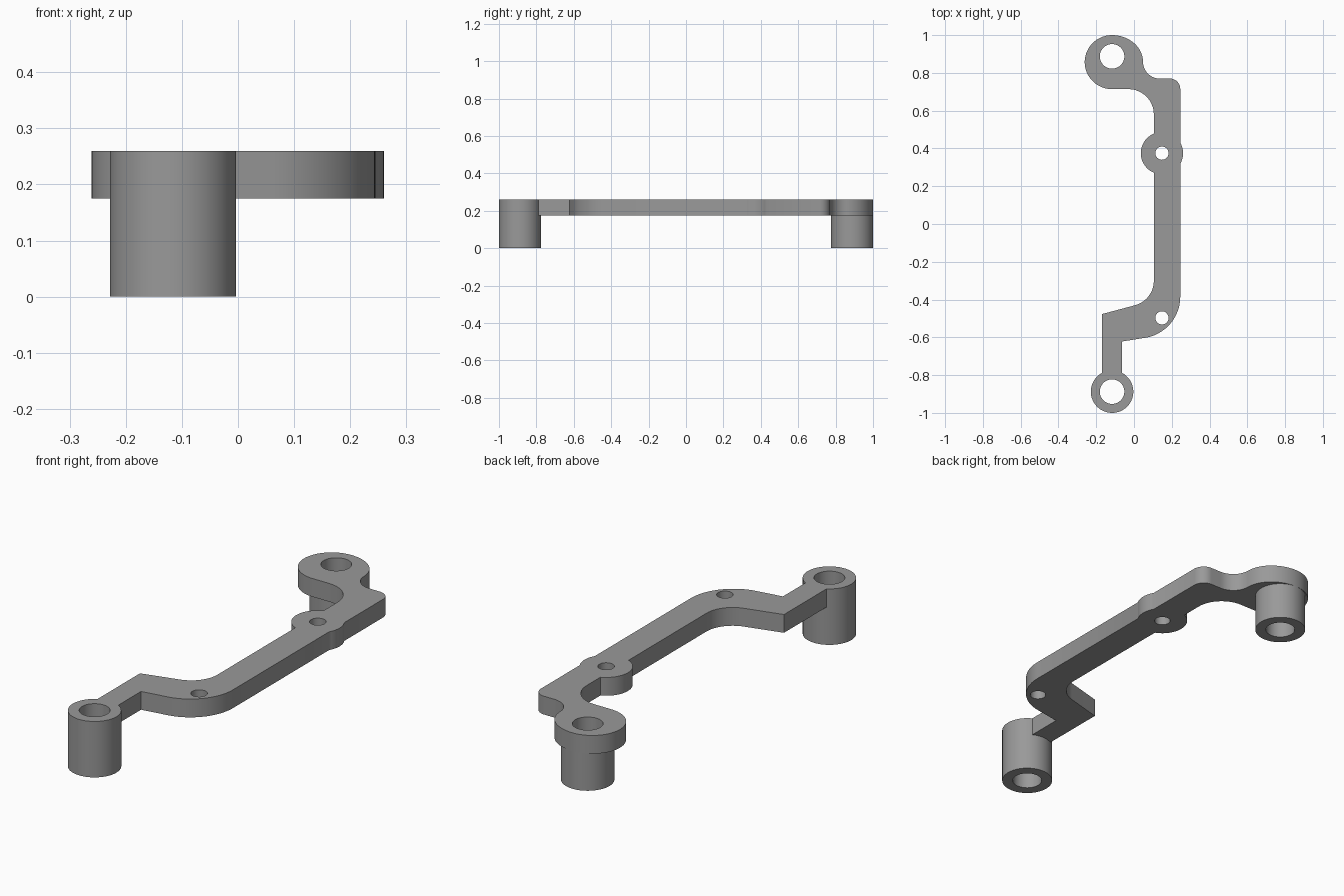
import bpy, bmesh
from math import cos, sin, radians, degrees, acos, asin

if "Cube" in bpy.data.objects:
    bpy.data.objects.remove(bpy.data.objects["Cube"])

Z_LOW, Z_TOP = 0.175, 0.26
POST_X, POST_Y, POST_R, BORE_R = -0.116, 0.8875, 0.1125, 0.065
BOSS = (0.148, 0.375)
BOSS_R, SCREW_R = 0.112, 0.035
LEFT, RIGHT = 0.105, 0.245          # sides of the long bar
NECK_L, NECK_R = -0.17, -0.063      # sides of the short neck

grey = bpy.data.materials.new("grey plastic")
grey.diffuse_color = (0.32, 0.32, 0.32, 1)
grey.use_nodes = True
grey.node_tree.nodes["Principled BSDF"].inputs["Base Color"].default_value = grey.diffuse_color


def arc(cx, cy, r, a0, a1, ry=None, n=16):
    ry = r if ry is None else ry
    angles = [radians(a0 + (a1 - a0) * i / n) for i in range(n + 1)]
    return [(cx + r * cos(a), cy + ry * sin(a)) for a in angles]


def circle(cx, cy, r, n=64):
    return arc(cx, cy, r, 0, 360, n=n)[:-1]


def extrude_profile(name, loops, z0, z1):
    """Extrude a flat outline with holes (first loop is the outline)."""
    curve = bpy.data.curves.new(name + "_profile", 'CURVE')
    curve.dimensions = '2D'
    curve.fill_mode = 'BOTH'
    curve.extrude = (z1 - z0) / 2
    for pts in loops:
        s = curve.splines.new('POLY')
        s.points.add(len(pts) - 1)
        for p, (x, y) in zip(s.points, pts):
            p.co = (x, y, 0, 1)
        s.use_cyclic_u = True
    helper = bpy.data.objects.new(name + "_profile", curve)
    bpy.context.collection.objects.link(helper)
    bpy.context.view_layer.update()
    deps = bpy.context.evaluated_depsgraph_get()
    mesh = bpy.data.meshes.new_from_object(helper.evaluated_get(deps))
    bpy.data.objects.remove(helper)
    bm = bmesh.new()
    bm.from_mesh(mesh)
    bmesh.ops.remove_doubles(bm, verts=bm.verts, dist=1e-5)
    bmesh.ops.translate(bm, verts=bm.verts, vec=(0, 0, (z0 + z1) / 2))
    bmesh.ops.recalc_face_normals(bm, faces=bm.faces)
    bm.to_mesh(mesh)
    bm.free()
    mesh.materials.clear()
    mesh.materials.append(grey)
    obj = bpy.data.objects.new(name, mesh)
    bpy.context.collection.objects.link(obj)
    bpy.ops.object.select_all(action='DESELECT')
    obj.select_set(True)
    bpy.context.view_layer.objects.active = obj
    bpy.ops.object.shade_smooth_by_angle(angle=radians(30))
    return obj


# angles where the boss meets the bar and the neck meets the front post
boss_r = degrees(acos((RIGHT - BOSS[0]) / BOSS_R))
boss_l = degrees(acos((LEFT - BOSS[0]) / BOSS_R))
neck_l = 90 - degrees(asin((NECK_L - POST_X) / POST_R))
neck_r = 90 - degrees(asin((NECK_R - POST_X) / POST_R))

# bracket outline, clockwise from the left of the rear head
outline = (
    arc(POST_X, 0.857, 0.145, 180, 90, ry=0.143, n=24)
    + arc(POST_X, 0.857, 0.164, 90, 0, ry=0.143, n=24)[1:]
    + arc(0.137, 0.857, 0.089, 180, 270, ry=0.087)[1:]
    + arc(0.19, 0.715, 0.055, 90, 0)                       # rear corner
    + arc(*BOSS, BOSS_R, boss_r, -boss_r, n=10)            # boss, right bulge
    + arc(0.025, -0.385, 0.22, 0, -80, n=20)               # outer bend
    + [(NECK_R, -0.622)]
    + arc(POST_X, -POST_Y, POST_R, neck_r, neck_l, n=10)   # joint to front post
    + [(NECK_L, -0.477)]
    + arc(-0.03, -0.30, 0.135, -75, 0)                     # inner bend
    + arc(*BOSS, BOSS_R, 360 - boss_l, boss_l, n=28)       # boss, left bulge
    + arc(-0.03, 0.58, 0.135, 0, 90, ry=0.134)             # rear inner bend
    + arc(POST_X, 0.857, 0.145, 270, 180, ry=0.143, n=24)[:-1]
)
holes = [circle(POST_X, POST_Y, BORE_R),
         circle(*BOSS, SCREW_R, n=32),
         circle(0.148, -0.497, SCREW_R, n=32)]
extrude_profile("bracket_arm", [outline] + holes, Z_LOW, Z_TOP)

# hollow posts
for name, y, top in (("front_post", -POST_Y, Z_TOP), ("rear_post", POST_Y, Z_LOW)):
    extrude_profile(name, [circle(POST_X, y, POST_R), circle(POST_X, y, BORE_R)], 0, top)
